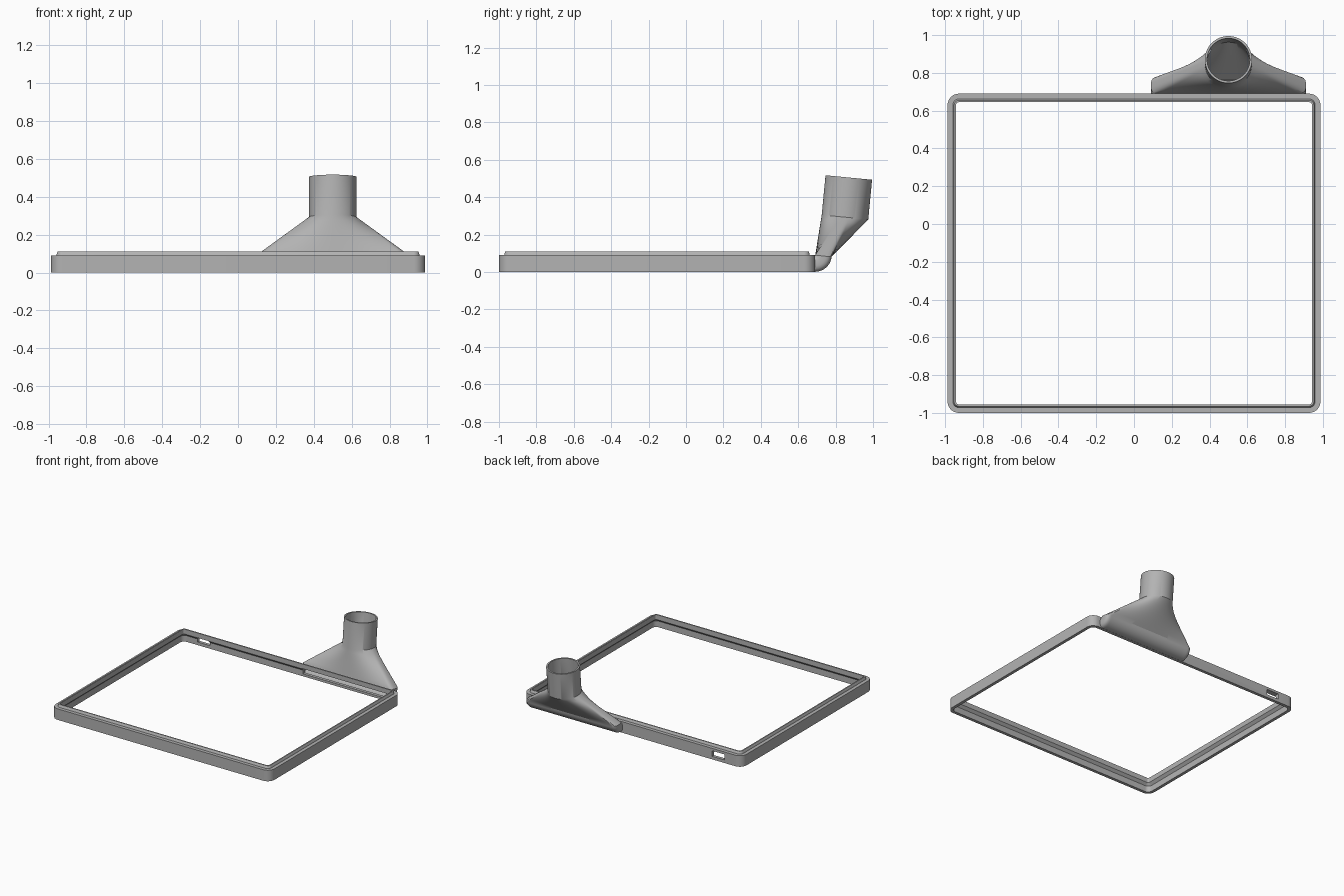
import bpy, bmesh, math

if "Cube" in bpy.data.objects:
    bpy.data.objects.remove(bpy.data.objects["Cube"])

grey = bpy.data.materials.new("plain_grey")
grey.diffuse_color = (0.45, 0.45, 0.45, 1)
grey.use_nodes = True
grey.node_tree.nodes["Principled BSDF"].inputs["Base Color"].default_value = grey.diffuse_color


def rounded_rect(hw, hh, r, t):
    """Point at perimeter fraction t, counter-clockwise from the middle of the +x side."""
    sx, sy, arc = hw - r, hh - r, math.pi * r / 2
    s = (t % 1.0) * (4 * sx + 4 * sy + 4 * arc)
    # straight sides and corner arcs in order
    for kind, length, k in (("e", sy, 0), ("c", arc, 0), ("t", 2 * sx, 0), ("c", arc, 1),
                            ("w", 2 * sy, 0), ("c", arc, 2), ("b", 2 * sx, 0),
                            ("c", arc, 3), ("e2", sy, 0)):
        if s <= length:
            break
        s -= length
    if kind == "e":
        return hw, s
    if kind == "t":
        return sx - s, hh
    if kind == "w":
        return -hw, sy - s
    if kind == "b":
        return -sx + s, -hh
    if kind == "e2":
        return hw, -sy + s
    cx, cy = ((sx, sy), (-sx, sy), (-sx, -sy), (sx, -sy))[k]
    a = k * math.pi / 2 + s / r
    return cx + r * math.cos(a), cy + r * math.sin(a)


def skin(name, rings):
    """Closed shell from a looped list of rings."""
    bm = bmesh.new()
    rows = [[bm.verts.new(p) for p in ring] for ring in rings]
    n = len(rows[0])
    for i, row in enumerate(rows):
        nxt = rows[(i + 1) % len(rows)]
        for j in range(n):
            k = (j + 1) % n
            bm.faces.new((row[j], row[k], nxt[k], nxt[j]))
    bmesh.ops.recalc_face_normals(bm, faces=bm.faces)
    me = bpy.data.meshes.new(name)
    bm.to_mesh(me)
    bm.free()
    ob = bpy.data.objects.new(name, me)
    bpy.context.collection.objects.link(ob)
    me.materials.append(grey)
    return ob


def activate(ob):
    bpy.ops.object.select_all(action="DESELECT")
    ob.select_set(True)
    bpy.context.view_layer.objects.active = ob


def cut_box(ob, x0, x1, y0, y1, z0, z1):
    bpy.ops.mesh.primitive_cube_add(size=1, location=((x0 + x1) / 2, (y0 + y1) / 2, (z0 + z1) / 2))
    cutter = bpy.context.object
    cutter.scale = (x1 - x0, y1 - y0, z1 - z0)
    activate(ob)
    mod = ob.modifiers.new("cut", "BOOLEAN")
    mod.operation, mod.solver, mod.object = "DIFFERENCE", "EXACT", cutter
    bpy.ops.object.modifier_apply(modifier=mod.name)
    bpy.data.objects.remove(cutter)


# Frame: stepped wall profile (inset from the outside, height) around a rounded rectangle
PROFILE = [(0, 0), (0, .09), (.028, .09), (.033, .108), (.035, .11), (.045, .11),
           (.045, .07), (.025, .05), (.025, 0)]
HW, HH, CY, R = .987, .845, -.155, .06


def frame_ring(d, z):
    r = R - d
    pts = []
    for k, (sx, sy) in enumerate(((1, 1), (-1, 1), (-1, -1), (1, -1))):
        for i in range(9):
            a = (k + i / 8) * math.pi / 2
            pts.append((sx * (HW - R) + r * math.cos(a),
                        CY + sy * (HH - R) + r * math.sin(a), z))
    return pts


frame = skin("frame", [frame_ring(d, z) for d, z in PROFILE])
cut_box(frame, -.83, -.72, .6, .75, .025, .07)   # small window
cut_box(frame, .12, .88, .6, .75, .02, .072)     # duct opening

# Duct: elbow out of the wall, funnel from slot to circle, tilted round pipe
N = 128
X0, Y0, Z0 = .5, .69, .09
DEPTH, END, TILT = .088, math.radians(84), math.radians(5.5)


def elbow_ring(theta, wall):
    pts = []
    for j in range(N):
        a, b = rounded_rect(.41 - wall, DEPTH / 2 - wall, .03 - wall, j / N)
        rad = DEPTH / 2 + b + .001
        pts.append((X0 + a, Y0 + rad * math.sin(theta), Z0 - rad * math.cos(theta)))
    return pts


def pipe_ring(h, radius):
    cy, cz = .85 + h * math.sin(TILT), .293 + h * math.cos(TILT)
    pts = []
    for j in range(N):
        a = math.tau * j / N
        b = radius * math.sin(a)
        pts.append((X0 + radius * math.cos(a), cy + b * math.cos(TILT), cz - b * math.sin(TILT)))
    return pts


def duct_rings(wall):
    rings = [elbow_ring(END * i / 10, wall) for i in range(11)]
    start, end = rings[-1], pipe_ring(0, .125 - wall)
    for i in range(1, 9):
        f = i / 8
        rings.append([tuple(p + (q - p) * f for p, q in zip(u, v)) for u, v in zip(start, end)])
    rings.append(pipe_ring(.213, .125 - wall))
    return rings


duct = skin("duct", duct_rings(0) + duct_rings(.012)[::-1])

for ob in (frame, duct):
    activate(ob)
    bpy.ops.object.shade_smooth_by_angle(angle=math.radians(30))
